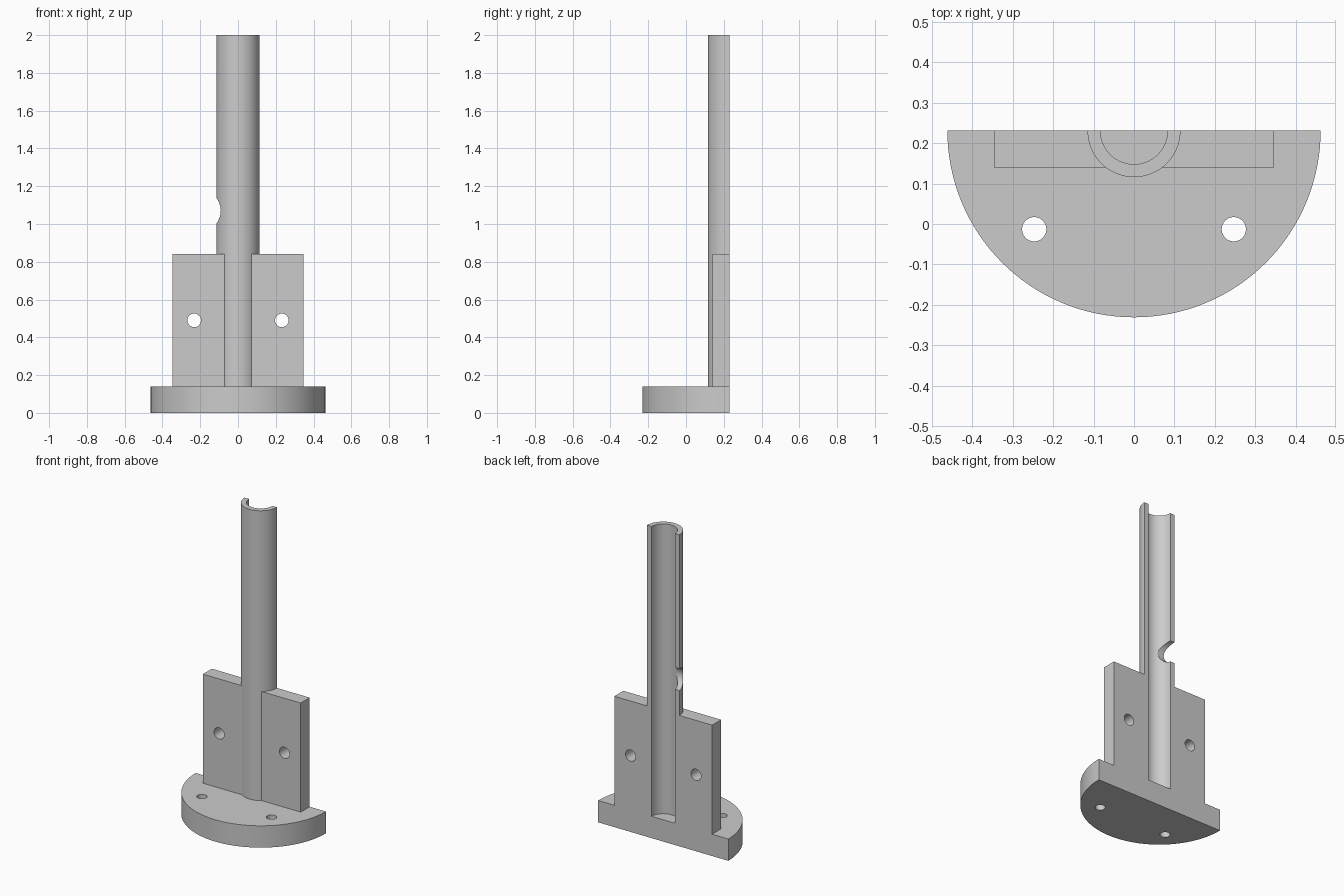
import bpy, bmesh
from math import sin, cos, asin, pi, radians
from mathutils import Matrix

if "Cube" in bpy.data.objects:
    bpy.data.objects.remove(bpy.data.objects["Cube"])

AXIS_Y = 0.231      # flat rear plane, holds the tube axis
BASE_R, BASE_TOP = 0.462, 0.14
TUBE_R, BORE_R = 0.115, 0.083
PLATE_X, PLATE_T, PLATE_TOP = 0.347, 0.091, 0.84

grey = bpy.data.materials.new("plain grey")
grey.use_nodes = True
colour = (0.6, 0.6, 0.6, 1)
grey.diffuse_color = colour
grey.node_tree.nodes["Principled BSDF"].inputs["Base Color"].default_value = colour


def arc(radius, start, end, steps):
    """Arc around the tube axis, bulging to the front."""
    angles = [start + (end - start) * i / steps for i in range(steps + 1)]
    return [(radius * cos(a), AXIS_Y - radius * sin(a)) for a in angles]


def extrude(name, outline, z0, z1):
    bm = bmesh.new()
    face = bm.faces.new([bm.verts.new((x, y, z0)) for x, y in outline])
    grown = bmesh.ops.extrude_face_region(bm, geom=[face])["geom"]
    top = [v for v in grown if isinstance(v, bmesh.types.BMVert)]
    bmesh.ops.translate(bm, verts=top, vec=(0, 0, z1 - z0))
    bmesh.ops.recalc_face_normals(bm, faces=bm.faces)
    mesh = bpy.data.meshes.new(name)
    bm.to_mesh(mesh)
    bm.free()
    mesh.materials.append(grey)
    obj = bpy.data.objects.new(name, mesh)
    bpy.context.collection.objects.link(obj)
    return obj


def drill(obj, centre, radius, axis, depth):
    """Cut a round hole along the given axis."""
    bm = bmesh.new()
    turn = Matrix.Rotation(pi / 2, 4, {"X": "Y", "Y": "X", "Z": "Z"}[axis])
    bmesh.ops.create_cone(bm, cap_ends=True, segments=48, radius1=radius,
                          radius2=radius, depth=depth,
                          matrix=Matrix.Translation(centre) @ turn)
    mesh = bpy.data.meshes.new("drill")
    bm.to_mesh(mesh)
    bm.free()
    mesh.materials.append(grey)
    cutter = bpy.data.objects.new("drill", mesh)
    cutter.hide_render = True
    bpy.context.collection.objects.link(cutter)
    mod = obj.modifiers.new("hole", "BOOLEAN")
    mod.operation, mod.solver, mod.object = "DIFFERENCE", "EXACT", cutter
    bpy.context.view_layer.objects.active = obj
    bpy.ops.object.modifier_apply(modifier=mod.name)
    bpy.data.objects.remove(cutter)


# Half-round base with two vertical screw holes
base = extrude("base", arc(BASE_R, 0, pi, 64), 0, BASE_TOP)
for side in (-1, 1):
    drill(base, (side * 0.247, -0.013, BASE_TOP / 2), 0.03, "Z", 0.4)

# Half tube with a round side notch on its right edge
tube = extrude("half_tube", arc(TUBE_R, 0, pi, 48) + arc(BORE_R, pi, 0, 48), BASE_TOP, 2)
drill(tube, (-0.1, AXIS_Y, 1.07), 0.07, "X", 0.12)

# Flange plates on both sides of the tube, each with a through hole
parts = [base, tube]
for side, name in ((-1, "right_flange"), (1, "left_flange")):
    outline = arc(TUBE_R, 0, asin(PLATE_T / TUBE_R), 14)
    outline += [(PLATE_X, AXIS_Y - PLATE_T), (PLATE_X, AXIS_Y)]
    flange = extrude(name, [(side * x, y) for x, y in outline], BASE_TOP, PLATE_TOP)
    drill(flange, (side * 0.232, AXIS_Y, 0.49), 0.036, "Y", 0.4)
    parts.append(flange)

# Smooth curved walls, crisp edges
bpy.ops.object.select_all(action="DESELECT")
for obj in parts:
    obj.select_set(True)
bpy.context.view_layer.objects.active = base
bpy.ops.object.shade_smooth_by_angle(angle=radians(30))
